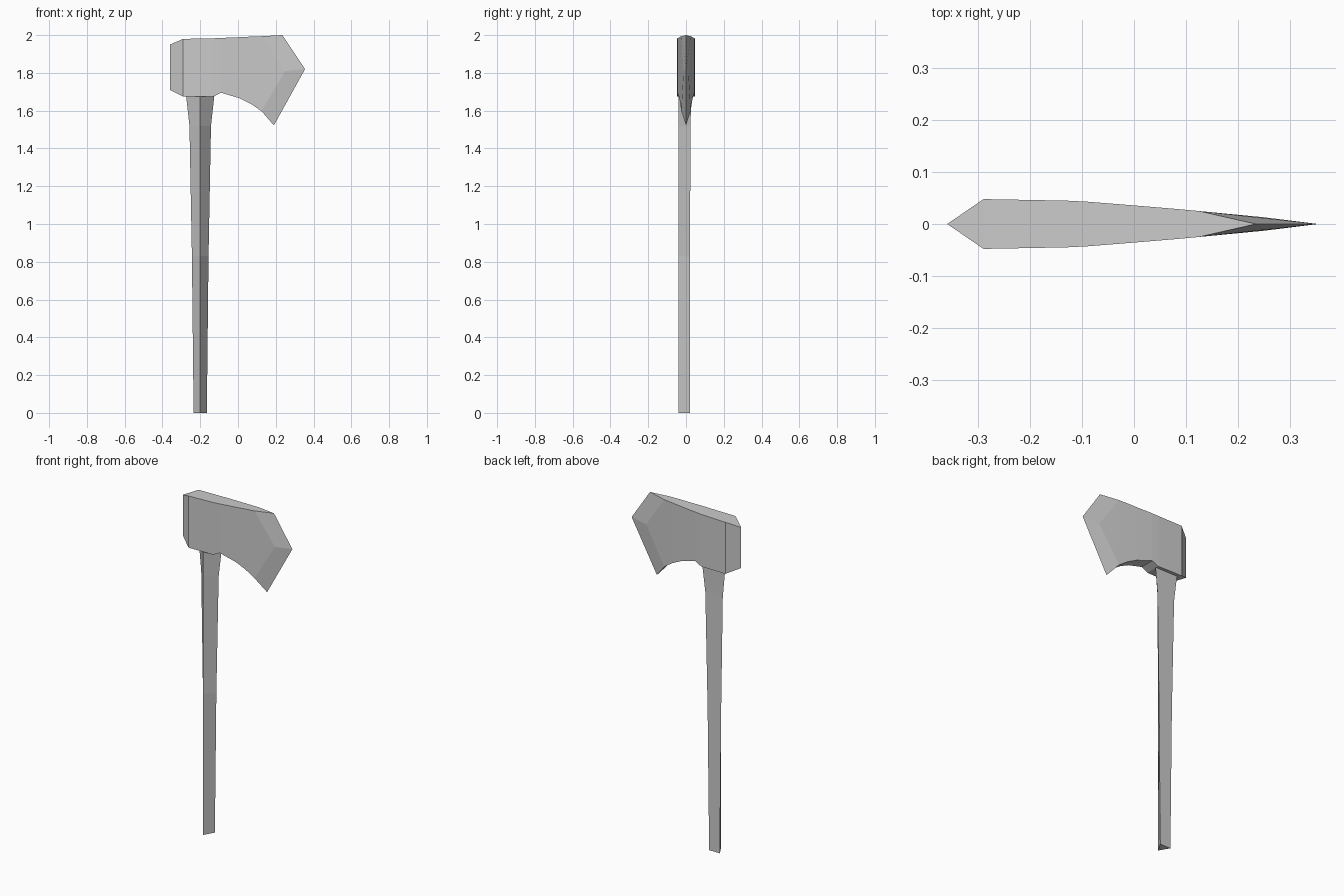
import bpy
import bmesh

cube = bpy.data.objects.get("Cube")
if cube:
    bpy.data.objects.remove(cube, do_unlink=True)

grey = bpy.data.materials.new("plain_grey")
grey.use_nodes = True
colour = (0.6, 0.6, 0.6, 1)
grey.diffuse_color = colour
grey.node_tree.nodes["Principled BSDF"].inputs["Base Color"].default_value = colour


def finish(bm, name):
    bmesh.ops.remove_doubles(bm, verts=bm.verts, dist=0.0005)
    bmesh.ops.recalc_face_normals(bm, faces=bm.faces)
    mesh = bpy.data.meshes.new(name)
    bm.to_mesh(mesh)
    bm.free()
    mesh.materials.append(grey)
    obj = bpy.data.objects.new(name, mesh)
    bpy.context.collection.objects.link(obj)
    return obj


# Handle: three-sided shaft that flares under the head (z, half width, back y)
bm = bmesh.new()
rings = []
for z, half, back in [(0, 0.035, 0.02), (0.83, 0.044, 0.021),
                      (1.52, 0.057, 0.024), (1.7, 0.077, 0.028)]:
    rings.append([bm.verts.new((-0.2 + x, y, z))
                  for x, y in [(0, -0.041), (half, back), (-half, back)]])
for low, high in zip(rings, rings[1:]):
    for i in range(3):
        j = (i + 1) % 3
        bm.faces.new((low[i], low[j], high[j], high[i]))
bm.faces.new(rings[0])
bm.faces.new(rings[-1])
finish(bm, "handle")

# Axe head: columns of (x, top z, bottom z, half thickness), poll to cheek
columns = [(-0.36, 1.95, 1.71, 0), (-0.29, 1.98, 1.675, 0.048),
           (-0.13, 1.983, 1.675, 0.045), (-0.09, 1.985, 1.695, 0.043),
           (0.01, 1.989, 1.665, 0.035), (0.07, 1.992, 1.635, 0.03),
           (0.125, 1.994, 1.597, 0.025)]
edge = [(0.235, 0, 2.0), (0.355, 0, 1.82), (0.19, 0, 1.522)]

bm = bmesh.new()


def face(*points):
    bm.faces.new([bm.verts.new(p) for p in points])


for side in (-1, 1):
    for (xa, ta, ba, wa), (xb, tb, bb, wb) in zip(columns, columns[1:]):
        a, b = side * wa, side * wb
        face((xa, a, ta), (xb, b, tb), (xb, b, bb), (xa, a, ba))
        # Half of the top and underside, meeting on the centre line
        for za, zb in ((ta, tb), (ba, bb)):
            if wa == 0:
                face((xa, 0, za), (xb, b, zb), (xb, 0, zb))
            else:
                face((xa, 0, za), (xa, a, za), (xb, b, zb), (xb, 0, zb))
    # Ground bevel running out to the cutting edge
    x, top, bottom, w = columns[-1]
    upper, lower = (x, side * w, top), (x, side * w, bottom)
    ridge = (0.25, side * 0.013, 1.81)
    face(upper, ridge, lower)
    face(upper, edge[0], edge[1], ridge)
    face(ridge, edge[1], edge[2], lower)
    face(upper, edge[0], (x, 0, top))
    face(lower, edge[2], (x, 0, bottom))
finish(bm, "axe_head")
